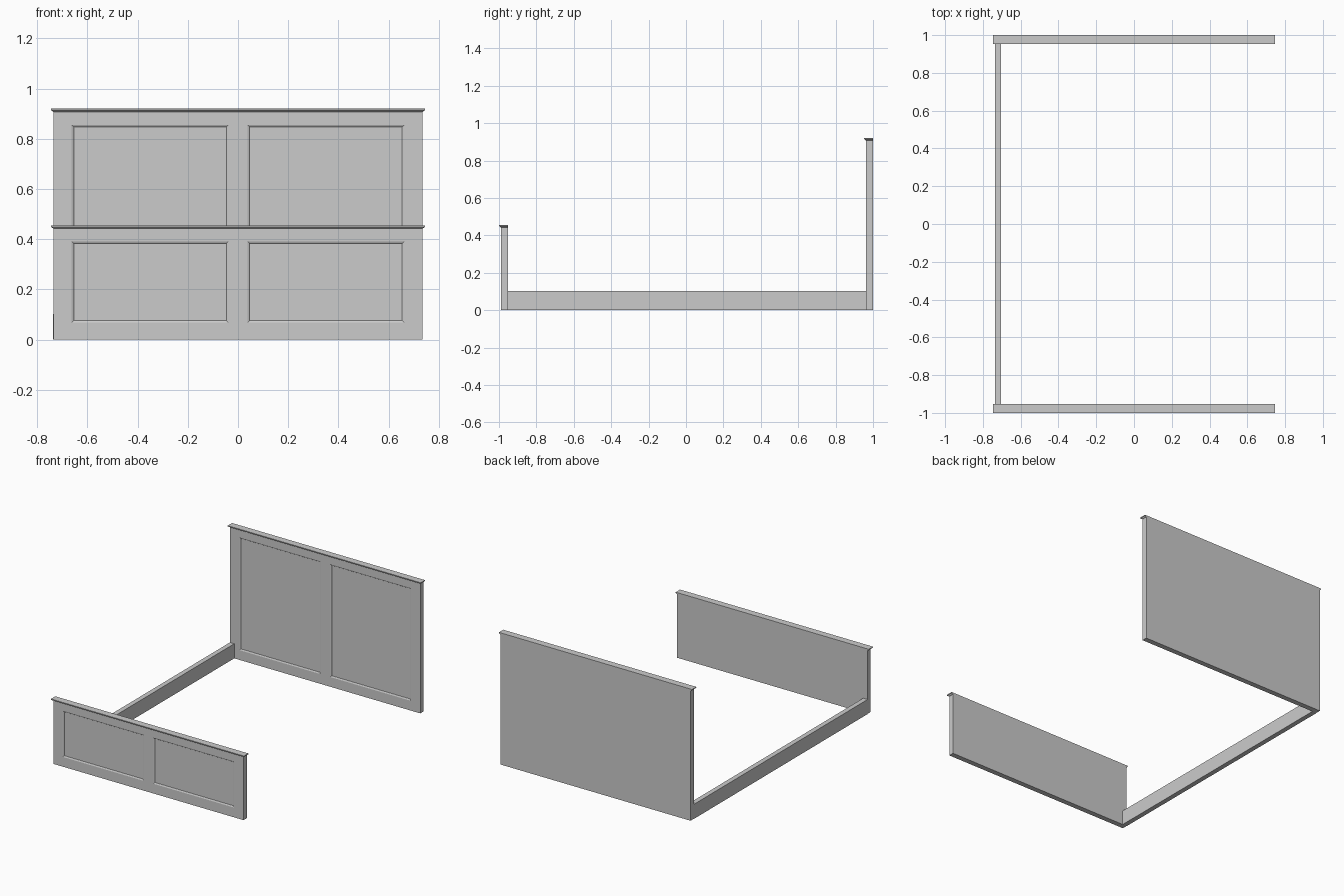
import bpy, bmesh

if "Cube" in bpy.data.objects:
    bpy.data.objects.remove(bpy.data.objects["Cube"])

HALF_W = 0.735      # half width of the boards
THICK = 0.037       # board thickness
CAP_H = 0.013       # height of the top moulding


def finish(bm, name):
    bmesh.ops.recalc_face_normals(bm, faces=bm.faces[:])
    mesh = bpy.data.meshes.new(name)
    bm.to_mesh(mesh)
    bm.free()
    obj = bpy.data.objects.new(name, mesh)
    bpy.context.collection.objects.link(obj)
    return obj


def panel_board(name, y_back, top):
    """Solid board with two recessed, moulded panels on its front face."""
    bm = bmesh.new()
    y_front = y_back - THICK
    xs = [-HALF_W, -0.663, -0.038, 0.038, 0.663, HALF_W]
    zs = [0, 0.068, top - 0.064, top - CAP_H]
    grid = [[bm.verts.new((x, y_front, z)) for x in xs] for z in zs]
    panels = []
    for r in range(len(zs) - 1):
        for c in range(len(xs) - 1):
            f = bm.faces.new((grid[r][c], grid[r][c + 1],
                              grid[r + 1][c + 1], grid[r + 1][c]))
            if r == 1 and c in (1, 3):
                panels.append(f)
    # recess profile: steep lip, then a shallow slope to the flat panel
    front_edges = [e for e in bm.edges if e.is_boundary]
    for width, depth in ((0.004, -0.007), (0.009, -0.003), (0.003, -0.003)):
        bmesh.ops.inset_individual(bm, faces=panels, thickness=width, depth=depth)
    # sides and flat back
    new = bmesh.ops.extrude_edge_only(bm, edges=front_edges)["geom"]
    verts = [g for g in new if isinstance(g, bmesh.types.BMVert)]
    bmesh.ops.translate(bm, verts=verts, vec=(0, THICK, 0))
    rim = [g for g in new if isinstance(g, bmesh.types.BMEdge) and g.is_boundary]
    bmesh.ops.contextual_create(bm, geom=rim)
    return finish(bm, name)


def cap_moulding(name, y_back, top):
    """Moulding that flares outward at front and sides, flush at the back."""
    bm = bmesh.new()
    y_front = y_back - THICK
    profile = [(0, -CAP_H), (0.004, -0.011), (0.008, -0.007), (0.011, -0.006), (0.011, 0)]
    rings = []
    for out, dz in profile:
        x, y, z = HALF_W + out, y_front - out, top + dz
        rings.append([bm.verts.new(p) for p in
                      ((-x, y, z), (x, y, z), (x, y_back, z), (-x, y_back, z))])
    for a, b in zip(rings, rings[1:]):
        for i in range(4):
            j = (i + 1) % 4
            bm.faces.new((a[i], a[j], b[j], b[i]))
    bm.faces.new(rings[0][::-1])
    bm.faces.new(rings[-1])
    return finish(bm, name)


def box(name, lo, hi):
    bm = bmesh.new()
    bmesh.ops.create_cube(bm, size=1)
    for v in bm.verts:
        v.co = [(a + b) / 2 + c * (b - a) for a, b, c in zip(lo, hi, v.co)]
    return finish(bm, name)


# headboard and footboard
for part, y_back, top in (("headboard", 1.0, 0.92), ("footboard", -0.952, 0.455)):
    panel_board(part, y_back, top)
    cap_moulding(part + "_cap", y_back, top)

# single side rail on the left
box("side_rail", (-0.737, -0.952, 0), (-0.703, 0.963, 0.102))
